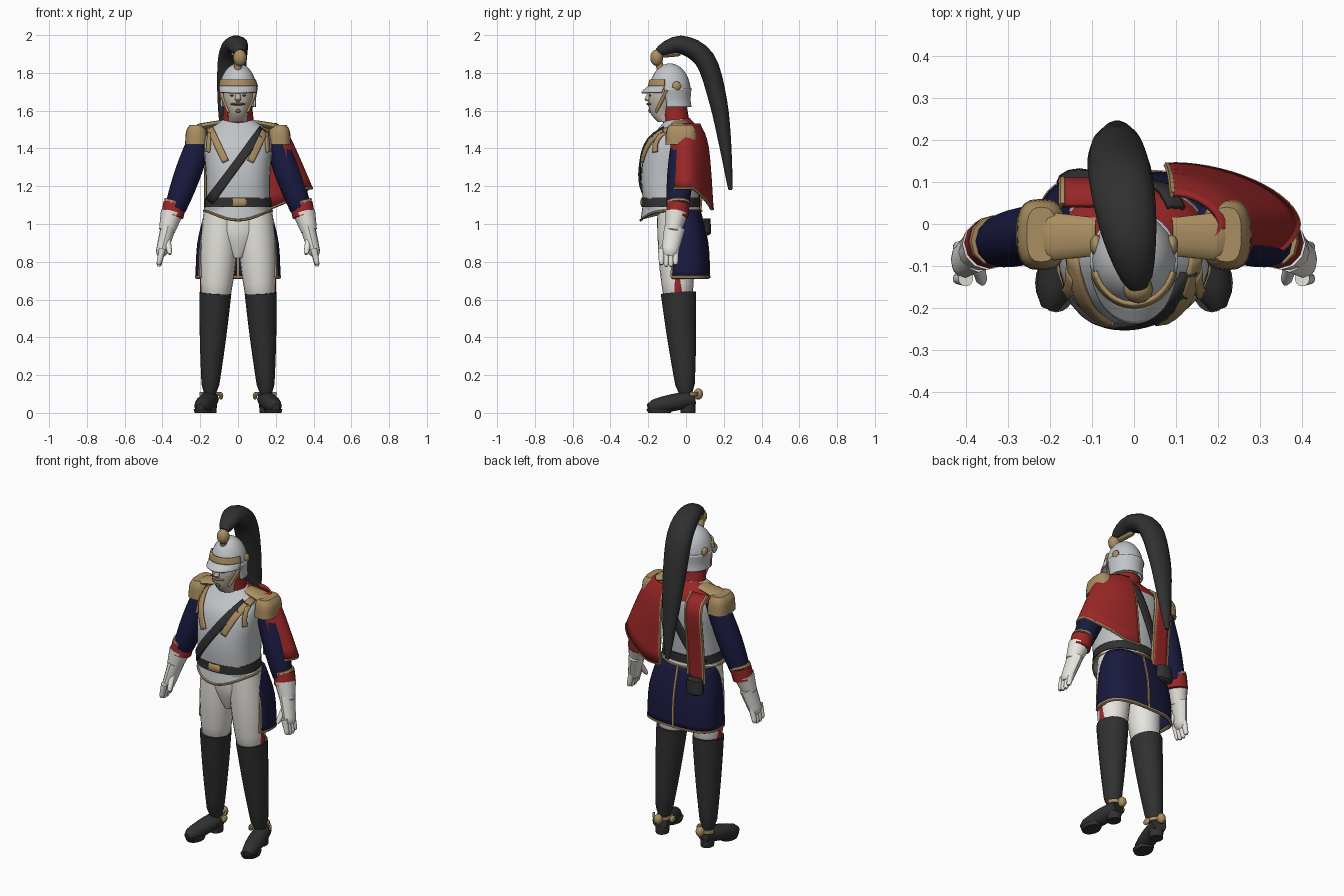
import bpy, bmesh, math
from mathutils import Vector

cube = bpy.data.objects.get("Cube")
if cube:
    bpy.data.objects.remove(cube, do_unlink=True)


def material(name, *rgb):
    mat = bpy.data.materials.new(name)
    mat.diffuse_color = (*rgb, 1)
    mat.use_nodes = True
    shader = next(node for node in mat.node_tree.nodes if node.type == 'BSDF_PRINCIPLED')
    shader.inputs["Base Color"].default_value = (*rgb, 1)
    return mat


BLACK = material("black leather", .03, .03, .03)
RED = material("red cloth", .32, .02, .02)
NAVY = material("navy cloth", .01, .01, .05)
WHITE = material("white cloth", .8, .78, .73)
STEEL = material("steel", .54, .56, .58)
GOLD = material("brass", .4, .27, .12)
SKIN = material("skin", .55, .48, .4)
HAIR = material("brown hair", .2, .14, .1)
made = []
ACROSS, UPWARD = Vector((1, 0, 0)), Vector((0, 0, 1))
FRONT_ARC, BACK_ARC = (195, 345), (-15, 195)


def skin(name, rings, mats, closed=True, thick=0, rule=None, side=1):
    """Join rings of points into one surface, capped when closed."""
    bm = bmesh.new()
    rows = [[bm.verts.new((p[0] * side, p[1], p[2])) for p in ring] for ring in rings]
    count = len(rows[0])
    for low, high in zip(rows, rows[1:]):
        for i in range(count if closed else count - 1):
            j = (i + 1) % count
            bm.faces.new((low[i], low[j], high[j], high[i]))
    if closed:
        bm.faces.new(rows[0])
        bm.faces.new(rows[-1])
    bmesh.ops.recalc_face_normals(bm, faces=bm.faces)
    if rule:
        for face in bm.faces:
            face.material_index = rule(face.calc_center_median())
    mesh = bpy.data.meshes.new(name)
    bm.to_mesh(mesh)
    bm.free()
    for mat in mats:
        mesh.materials.append(mat)
    obj = bpy.data.objects.new(name, mesh)
    bpy.context.collection.objects.link(obj)
    if thick:
        shell = obj.modifiers.new("thickness", 'SOLIDIFY')
        shell.thickness, shell.offset = thick, 0
    made.append(obj)


def smooth(keys, steps=4):
    """Run a smooth curve through a few key tuples."""
    keys = [Vector(key) for key in keys]
    result = []
    for i in range(len(keys) - 1):
        before, start, end, after = (keys[max(0, min(k, len(keys) - 1))] for k in range(i - 1, i + 3))
        leave, arrive = (end - before) / 2, (after - start) / 2
        for s in range(steps):
            t = s / steps
            ease = t * t * (3 - 2 * t)
            result.append(start.lerp(end, ease) + leave * t * (1 - t) ** 2 - arrive * t * t * (1 - t))
    return result + [keys[-1]]


def power(value, exponent):
    return math.copysign(abs(value) ** exponent, value)


def loft(name, keys, mat, n=20, arc=None, x=0, square=1, drop=None, **options):
    """Stack level ovals (y, z, half width, half depth); an arc gives an open sheet."""
    first, last = arc or (0, 360)
    sections = smooth(keys)
    rings = []
    for k, (y, z, wide, deep) in enumerate(sections):
        ring = []
        for i in range(n):
            angle = math.radians(first + (last - first) * i / (n - 1 if arc else n))
            fall = drop(angle) * k / (len(sections) - 1) if drop else 0
            ring.append(Vector((x + wide * power(math.cos(angle), square),
                                y + deep * power(math.sin(angle), square), z - fall)))
        rings.append(ring)
    skin(name, rings, mat if isinstance(mat, tuple) else (mat,), closed=not arc, **options)
    return rings


def tube(name, path, radii, mat, n=12, ref=ACROSS, **options):
    """Sweep an oval along a path, one (across, through) radius pair per point."""
    rings = []
    for i, (point, (wide, deep)) in enumerate(zip(path, radii)):
        along = (path[min(i + 1, len(path) - 1)] - path[max(i - 1, 0)]).normalized()
        v = along.cross(ref).normalized()
        u = v.cross(along)
        angles = [math.tau * k / n for k in range(n)]
        rings.append([point + u * wide * math.cos(a) + v * deep * math.sin(a) for a in angles])
    skin(name, rings, (mat,), **options)


def wire(name, points, radius=.01, **options):
    tube(name, points, [(radius, radius)] * len(points), GOLD, n=6, **options)


def limb(name, start, end, thick, thin, mat, swell=0, depth=1, **options):
    """Tapered, slightly swollen tube with a rounded tip."""
    steps = [i / 8 for i in range(9)]
    sizes = [thick + (thin - thick) * t + swell * math.sin(math.pi * t) for t in steps]
    sizes[-1] *= .6
    tube(name, [Vector(start).lerp(Vector(end), t) for t in steps],
         [(size, size * depth) for size in sizes], mat, **options)


def ball(name, centre, size, mat, side=1):
    x, y, z = centre
    turns = [math.pi * (i + .2) / 8.4 for i in range(9)]
    skin(name, [[(x + size[0] * math.sin(a) * math.cos(b), y + size[1] * math.sin(a) * math.sin(b),
                  z + size[2] * math.cos(a)) for b in (math.tau * k / 12 for k in range(12))]
                for a in turns], (mat,), side=side)


# Cuirass with red shoulders behind
TORSO = [(-.08, 1.06, .17, .14), (-.08, 1.25, .17, .158), (-.06, 1.42, .18, .15),
         (-.04, 1.5, .15, .11), (-.04, 1.56, .07, .06)]
SQUARE = .8
loft("cuirass", TORSO, (STEEL, RED), n=28, square=SQUARE, rule=lambda c: c.z > 1.46 and c.y > -.03)


def surface(x, z, facing):
    """Depth of the cuirass at a spot on its front (-1) or back (1)."""
    y, level, wide, deep = min(smooth(TORSO, 20), key=lambda section: abs(section[1] - z))
    bulge = max(.01, 1 - min(1, abs(x / wide)) ** (2 / SQUARE)) ** (SQUARE / 2)
    return y + deep * bulge * facing


def ribbon(name, start, end, width, mat, facing=-1, lift=.01, flat=False, side=1):
    """Lay a band on the cuirass between two (x, z) spots."""
    start, end = Vector(start), Vector(end)
    run = (end - start).normalized()
    across = Vector((-run.y, run.x)) * width / 2
    rows = []
    for i in range(13):
        middle = start.lerp(end, i / 12)
        spots = [middle + across * k for k in (-1, -.5, 0, .5, 1)]
        rows.append([Vector((s.x, surface(*(middle if flat else s), facing) + lift * facing, s.y))
                     for s in spots])
    skin(name, rows, (mat,), closed=False, thick=.012, side=side)
    return rows


ribbon("cross_strap_front", (.13, 1.5), (-.15, 1.12), .045, BLACK)
ribbon("cross_strap_back", (.1, 1.52), (-.13, 1.1), .045, BLACK, facing=1)
panel = ribbon("red_back_panel", (-.12, 1.52), (-.12, 1), .1, RED, facing=1, lift=.04, flat=True)
for edge in (0, -1):
    wire("back_panel_trim", [row[edge] for row in panel])
for side in (1, -1):
    ribbon("shoulder_chain", (.15, 1.51), (.065, 1.33), .035, GOLD, side=side)
    ribbon("armhole_trim", (.15, 1.48), (.16, 1.38), .015, GOLD, side=side)


# Waist
def front_point(angle):
    return .05 * max(0, -math.sin(angle)) ** 3


# Coat tails with trim
coat = loft("coat_tails", [(-.03, 1.07, .17, .1), (0, .9, .21, .11), (0, .72, .22, .12)],
            NAVY, n=29, arc=(-30, 210), square=.7, thick=.012)
wire("coat_hem", coat[-1], ref=UPWARD)
for column in (0, len(coat[0]) // 2, -1):
    wire("coat_edge", [ring[column] for ring in coat])

skirt = loft("cuirass_skirt", [(-.08, 1.1, .17, .15), (-.08, 1.07, .18, .16)], STEEL, n=32, drop=front_point)
wire("cuirass_hem", skirt[-1] + skirt[-1][:1], radius=.007, ref=UPWARD)
loft("belt", [(-.08, 1.09, .18, .155), (-.08, 1.14, .175, .155)], BLACK, n=28, square=.9)
limb("buckle", (-.03, -.23, 1.115), (.045, -.23, 1.115), .025, .025, GOLD, depth=.5, ref=UPWARD)
limb("cartridge_box", (-.13, .1, 1.03), (-.13, .1, .94), .05, .055, BLACK, depth=.6)

# Collar, face and features
collar = loft("collar", [(-.05, 1.53, .085, .07), (-.065, 1.62, .075, .07)], RED)
wire("collar_trim", collar[-1] + collar[-1][:1], radius=.004, ref=UPWARD)
loft("face", [(-.1, 1.54, .05, .05), (-.12, 1.59, .055, .07), (-.1, 1.67, .08, .1), (-.09, 1.75, .07, .09)], SKIN)
limb("nose", (0, -.19, 1.7), (0, -.205, 1.65), .01, .018, SKIN)
ball("moustache", (0, -.19, 1.635), (.04, .02, .008), HAIR)
ball("chin_beard", (0, -.18, 1.6), (.015, .02, .015), HAIR)

# Helmet
dome_turns = [math.radians(6 + 9 * i) for i in range(10)]
loft("helmet_dome", [(-.085, 1.7 + .15 * math.sin(a), .1 * math.cos(a), .11 * math.cos(a))
                     for a in dome_turns], STEEL)
loft("visor", [(-.085, 1.73, .1, .11), (-.09, 1.695, .1, .145)], STEEL, arc=FRONT_ARC, thick=.01)
loft("helmet_band", [(-.085, 1.765, .094, .104), (-.085, 1.73, .102, .112)], GOLD, arc=FRONT_ARC, thick=.01)
loft("neck_guard", [(-.085, 1.72, .1, .11), (-.08, 1.66, .09, .1), (-.075, 1.62, .09, .1)],
     STEEL, arc=BACK_ARC, thick=.01)
for side in (1, -1):
    limb("chin_strap", (.095, -.1, 1.71), (.05, -.16, 1.59), .01, .008, GOLD, side=side)
    ball("helmet_rosette", (.09, -.05, 1.73), (.015, .025, .025), GOLD, side)
    ball("eye", (.03, -.19, 1.68), (.012, .006, .005), HAIR, side)

# Comb, plume holder and hanging horsehair crest
limb("comb", (0, -.13, 1.8), (0, -.15, 1.88), .02, .02, GOLD)
ball("plume_holder", (.01, -.155, 1.88), (.036, .034, .044), GOLD)
limb("comb_spine", (0, -.15, 1.89), (-.02, -.03, 1.9), .02, .02, GOLD, depth=.6)
crest = smooth([(.01, -.15, 1.91), (-.01, -.03, 1.95), (-.03, .1, 1.87), (-.04, .17, 1.65),
                (-.04, .21, 1.4), (-.04, .235, 1.18)])
crest_radii = []
for i in range(len(crest)):
    t = i / (len(crest) - 1)
    through = .02 * (1 - t / 2) + .04 * math.sin(math.pi * t ** .8)
    crest_radii.append((through * 1.15 + .05 * t * (1 - t), through))
tube("horsehair_crest", crest, crest_radii, BLACK, n=14)

# Half cape over the left shoulder, hanging lower behind
cape = loft("half_cape", [(0, 1.53, .1, .07), (0, 1.46, .17, .115), (0, 1.19, .29, .14)], RED, n=24,
            arc=(-42, 96), x=.1, square=1.15, thick=.012, drop=lambda angle: .11 * min(1, max(0, angle - .3)))
wire("cape_hem", cape[-1], radius=.008, ref=UPWARD)
wire("cape_back_edge", [ring[-1] for ring in cape], radius=.008)

for side in (1, -1):
    # Epaulettes
    loft("epaulette", [(-.025, 1.42, .06, .085), (-.025, 1.49, .055, .08), (-.025, 1.525, .035, .065)],
         GOLD, x=.22, square=.7, side=side)
    limb("epaulette_strap", (.09, -.03, 1.535), (.22, -.03, 1.51), .015, .02, GOLD, depth=3, ref=UPWARD, side=side)
    # Arms
    wrist, hand, knuckles = (.35, -.05, 1.03), (.38, -.07, .95), (.41, -.09, .83)
    limb("sleeve", (.19, -.01, 1.48), wrist, .06, .05, NAVY, swell=.015, side=side)
    limb("cuff", (.335, -.04, 1.11), wrist, .06, .06, RED, side=side)
    limb("cuff_trim", (.33, -.04, 1.12), (.335, -.04, 1.105), .06, .061, GOLD, side=side)
    limb("glove_gauntlet", (.35, -.05, 1.06), hand, .06, .04, WHITE, side=side)
    limb("glove_palm", (.37, -.06, .98), knuckles, .04, .03, WHITE, depth=1.4, side=side)
    for finger in range(4):
        y = -.13 + .025 * finger
        limb("finger", (.4, y, .87), (.42, y, .77 + .01 * abs(finger - 1.5)), .018, .013, WHITE, side=side)
    limb("thumb", hand, (.36, -.14, .84), .02, .013, WHITE, side=side)
    # Legs
    ankle, toe = (.15, 0, .08), (.2, -.2, .03)
    limb("trouser_leg", (.09, -.06, 1.08), (.12, -.04, .56), .09, .07, WHITE, n=20, swell=.015, side=side)
    limb("trouser_stripe", (.185, -.05, .8), (.185, -.04, .6), .015, .015, RED, depth=1.5, side=side)
    limb("boot_shaft", (.12, -.04, .635), ankle, .085, .04, BLACK, n=16, swell=.004, depth=1.1, side=side)
    limb("boot_foot", (.145, .04, .075), toe, .045, .035, BLACK, swell=.01, depth=.9, side=side)
    loft("boot_heel", [(.01, 0, .035, .04), (.01, .05, .04, .04)], BLACK, x=.15, side=side)
    loft("boot_sole", [(-.14, 0, .045, .06), (-.14, .02, .05, .07)], BLACK, x=.185, side=side)
    # Spurs
    loft("spur_strap", [(0, .09, .052, .06), (0, .11, .052, .06)], GOLD, x=.15, arc=(20, 200), thick=.01, side=side)
    ball("spur_rowel", (.14, .065, .1), (.025, .025, .03), GOLD, side)
    ball("spur_button", (.09, 0, .09), (.012, .025, .02), GOLD, side)
loft("trouser_seat", [(-.06, 1.09, .14, .09), (-.06, .95, .13, .09), (-.06, .82, .03, .05)], WHITE)

# Smooth shading with crisp edges
bpy.ops.object.select_all(action='DESELECT')
for obj in made:
    obj.select_set(True)
bpy.context.view_layer.objects.active = made[0]
bpy.ops.object.shade_smooth_by_angle(angle=math.radians(40))
